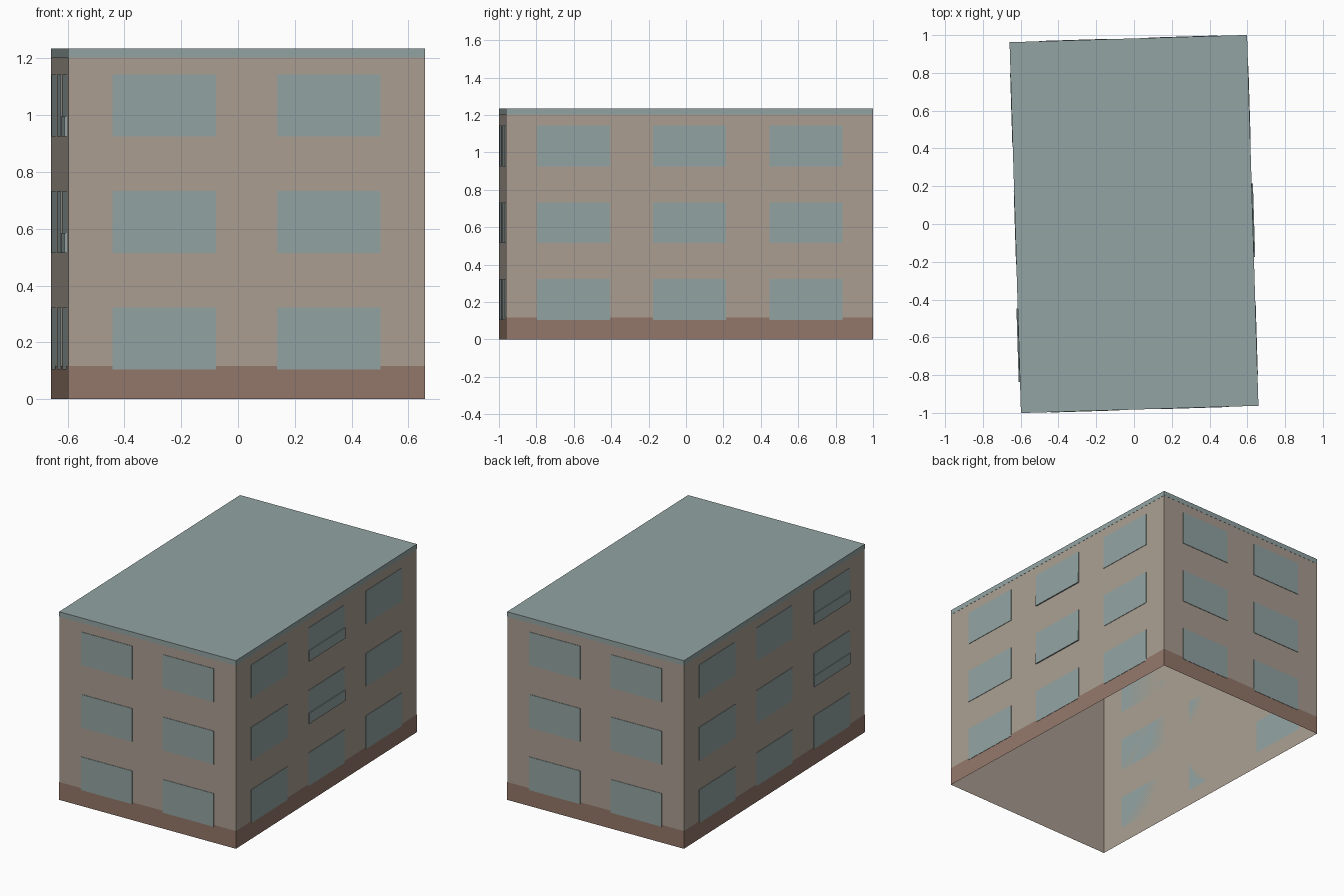
import bpy
import bmesh
from math import pi, radians
from mathutils import Matrix

if "Cube" in bpy.data.objects:
    bpy.data.objects.remove(bpy.data.objects["Cube"], do_unlink=True)

WIDTH, LENGTH, EAVES, TOP = 1.256, 1.962, 1.203, 1.235
BAND_TOP = 0.117
SKEW = Matrix.Rotation(radians(1.76), 4, "Z")


def material(name, rgb):
    mat = bpy.data.materials.new(name)
    mat.use_nodes = True
    linear = [((c / 255 + 0.055) / 1.055) ** 2.4 for c in rgb] + [1.0]
    mat.diffuse_color = linear
    mat.node_tree.nodes["Principled BSDF"].inputs["Base Color"].default_value = linear
    return mat


beige = material("beige_plaster", (170, 158, 146))
brick = material("brown_plinth", (147, 119, 105))
teal = material("grey_teal", (146, 163, 162))


def finish(name, bm, mat):
    mesh = bpy.data.meshes.new(name)
    bm.to_mesh(mesh)
    bm.free()
    mesh.materials.append(mat)
    obj = bpy.data.objects.new(name, mesh)
    bpy.context.collection.objects.link(obj)
    return obj


def block(name, size, bottom, mat, grow=0.0, open_ended=False):
    """Upright block standing at the given height, turned with the building."""
    sx, sy, sz = size
    bm = bmesh.new()
    bmesh.ops.create_cube(bm, size=1)
    if open_ended:
        caps = [f for f in bm.faces if abs(f.normal.z) > 0.5]
        bmesh.ops.delete(bm, geom=caps, context="FACES_ONLY")
    place = (SKEW @ Matrix.Translation((0, 0, bottom + sz / 2))
             @ Matrix.Diagonal((sx + grow, sy + grow, sz, 1)))
    bm.transform(place)
    return finish(name, bm, mat)


def plate(name, side, along, bottom, width, height, depth):
    """Thin plate on a wall; side counts quarter turns from the front."""
    out = (LENGTH if side % 2 == 0 else WIDTH) / 2
    bm = bmesh.new()
    bmesh.ops.create_cube(bm, size=1)
    bm.transform(SKEW @ Matrix.Rotation(side * pi / 2, 4, "Z")
                 @ Matrix.Translation((along, -out - depth / 2, bottom + height / 2))
                 @ Matrix.Diagonal((width, depth, height, 1)))
    return finish(name, bm, teal)


# Hollow shell, plinth band and flat roof
block("walls", (WIDTH, LENGTH, EAVES), 0, beige, open_ended=True)
block("plinth_band", (WIDTH, LENGTH, BAND_TOP), 0, brick, 0.002, True)
block("roof_slab", (WIDTH, LENGTH, TOP - EAVES), EAVES, teal, 0.002)

# Windows on all four walls, with shallow railings on the upper floors
walls = [("front", (-0.29, 0.29), 0.364, None),
         ("left", (-0.622, 0, 0.622), 0.39, 1),
         ("back", (-0.29, 0.29), 0.364, None),
         ("right", (-0.622, 0, 0.622), 0.39, 2)]
for side, (label, columns, width, railed) in enumerate(walls):
    for floor in range(3):
        sill = 0.105 + floor * 0.41
        for column, along in enumerate(columns):
            plate(f"{label}_window_{floor}_{column}", side, along, sill, width, 0.218, 0.003)
            if column == railed and floor > 0:
                plate(f"{label}_railing_{floor}", side, along, sill, width, 0.07, 0.008)
